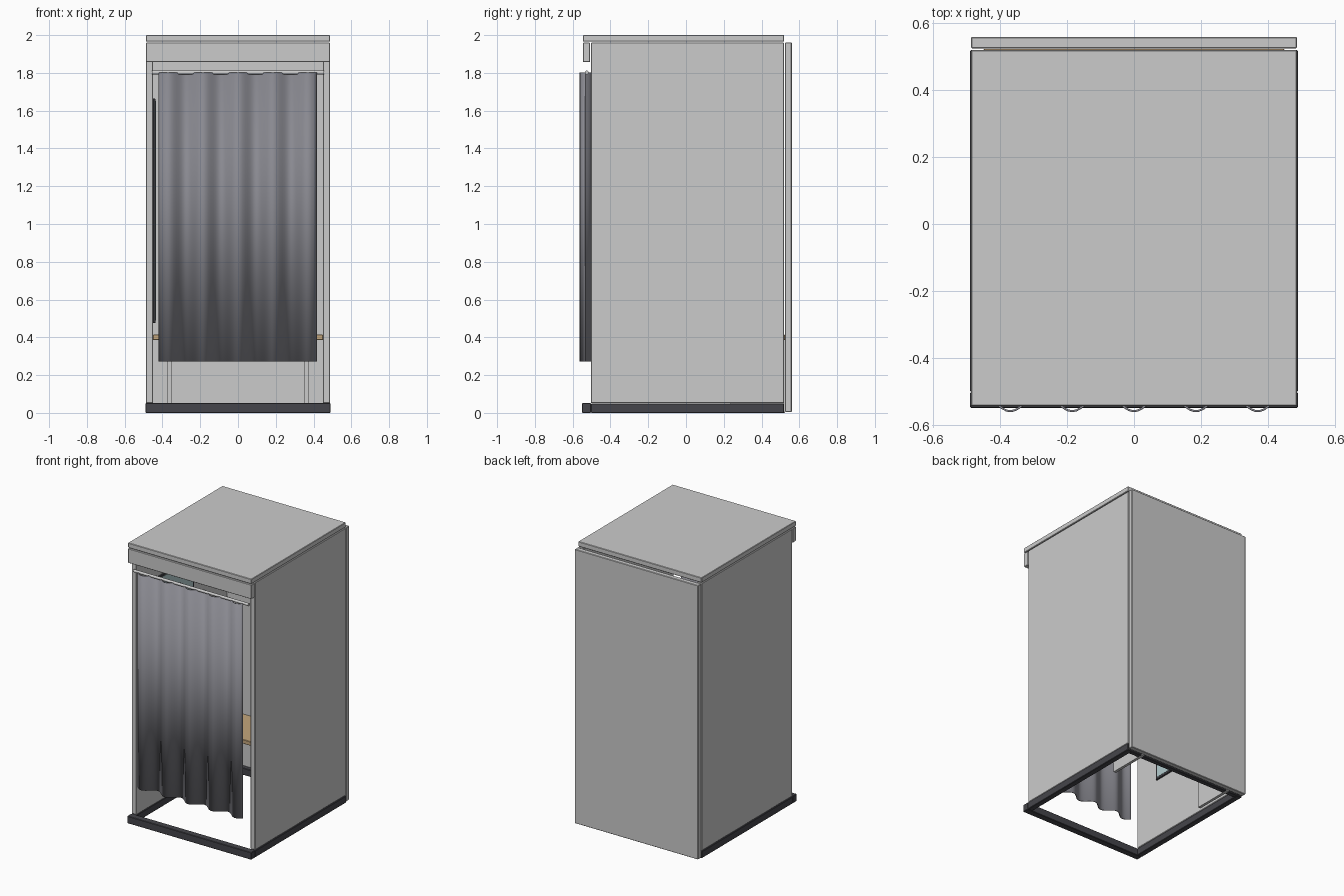
import bpy, bmesh, math

if "Cube" in bpy.data.objects:
    bpy.data.objects.remove(bpy.data.objects["Cube"])


def material(name, rgb):
    m = bpy.data.materials.new(name)
    m.diffuse_color = (*rgb, 1)
    m.use_nodes = True
    m.node_tree.nodes["Principled BSDF"].inputs["Base Color"].default_value = m.diffuse_color
    return m


DARK = material("dark_base", (0.06, 0.06, 0.07))
CLOTH = material("grey_cloth", (0.25, 0.25, 0.28))
WOOD = material("wood", (0.55, 0.38, 0.2))
GLASS = material("mirror_glass", (0.45, 0.6, 0.62))


def box(name, x, y, z, mat=None, bevel=0.003):
    """Box given by its (min, max) range on each axis."""
    bm = bmesh.new()
    bmesh.ops.create_cube(bm, size=1)
    for v in bm.verts:
        v.co = [r[0] if c < 0 else r[1] for r, c in zip((x, y, z), v.co)]
    me = bpy.data.meshes.new(name)
    bm.to_mesh(me)
    bm.free()
    ob = bpy.data.objects.new(name, me)
    bpy.context.collection.objects.link(ob)
    if mat:
        me.materials.append(mat)
    if bevel:
        mod = ob.modifiers.new("bevel", "BEVEL")
        mod.width, mod.segments = bevel, 1
    return ob


# Cabin shell
box("roof", (-0.487, 0.487), (-0.545, 0.52), (1.965, 2.0))
box("back_panel", (-0.487, 0.487), (0.525, 0.56), (0.005, 1.96))
box("front_fascia", (-0.487, 0.487), (-0.545, -0.507), (1.857, 1.96))

# Open floor frame
box("base_front", (-0.49, 0.49), (-0.55, -0.503), (0, 0.052), DARK)
box("base_back", (-0.452, 0.452), (0.485, 0.52), (0, 0.05), DARK)

# Mirrored pairs: walls, base rails, bench supports
for side, s in (("left", -1), ("right", 1)):
    def span(a, b):
        return tuple(sorted((s * a, s * b)))
    box(side + "_wall", span(0.45, 0.487), (-0.503, 0.52), (0.052, 1.96))
    box(side + "_base_rail", span(0.45, 0.49), (-0.503, 0.52), (0, 0.05), DARK)
    box(side + "_bench_support", span(0.353, 0.373), (0.235, 0.523), (0, 0.385), bevel=0)

# Bench seat
box("bench_seat", (-0.45, 0.45), (0.2, 0.524), (0.385, 0.415), WOOD)

# Mirror on the left wall
box("mirror_frame", (-0.45, -0.437), (-0.3, 0.13), (0.475, 1.665), DARK)
box("mirror_glass", (-0.44, -0.435), (-0.285, 0.115), (0.49, 1.65), GLASS, 0)

# Curtain rail
bpy.ops.mesh.primitive_cylinder_add(vertices=16, radius=0.01, depth=0.91,
                                    location=(0, -0.525, 1.802), rotation=(0, math.pi / 2, 0))
rail = bpy.context.object
rail.name = "curtain_rail"
bpy.ops.object.shade_smooth_by_angle()

# Pleated curtain: wave profile extruded upward
N, X0, X1, PERIOD = 64, -0.42, 0.415, 0.185
verts, faces = [], []
for i in range(N + 1):
    x = X0 + (X1 - X0) * i / N
    y = -0.533 - 0.027 * math.cos(2 * math.pi * x / PERIOD)
    verts += [(x, y, 0.272), (x, y, 1.803)]
    if i:
        a = 2 * i
        faces.append((a - 2, a, a + 1, a - 1))
me = bpy.data.meshes.new("curtain")
me.from_pydata(verts, [], faces)
me.materials.append(CLOTH)
curtain = bpy.data.objects.new("curtain", me)
bpy.context.collection.objects.link(curtain)
solid = curtain.modifiers.new("thickness", "SOLIDIFY")
solid.thickness, solid.offset = 0.006, 0
bpy.ops.object.select_all(action="DESELECT")
curtain.select_set(True)
bpy.context.view_layer.objects.active = curtain
bpy.ops.object.shade_smooth_by_angle()
